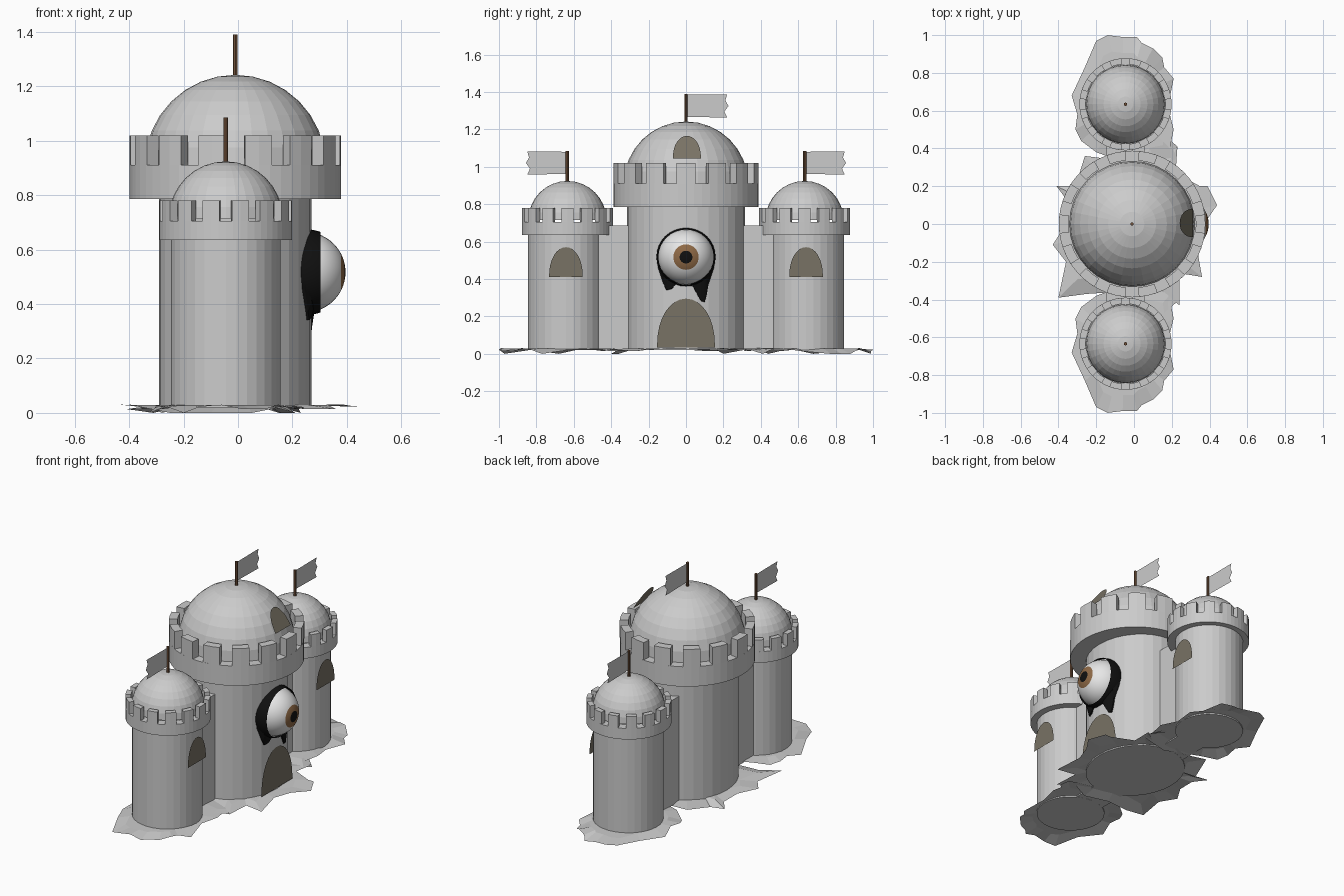
import bpy, bmesh, random
from math import sin, cos, pi, radians, sqrt
from mathutils import Vector

random.seed(4)
if "Cube" in bpy.data.objects:
    bpy.data.objects.remove(bpy.data.objects["Cube"])


def material(name, rgb):
    m = bpy.data.materials.new(name)
    m.use_nodes = True
    m.diffuse_color = (*rgb, 1)
    m.node_tree.nodes["Principled BSDF"].inputs["Base Color"].default_value = (*rgb, 1)
    return m


STONE = material("grey stone", (0.6, 0.6, 0.6))
OPENING = material("dark opening", (0.19, 0.17, 0.13))
WOOD = material("brown wood", (0.16, 0.08, 0.04))
IRIS = material("brown iris", (0.27, 0.14, 0.06))
WHITE = material("eye white", (0.85, 0.85, 0.85))
BLACK = material("black", (0.005, 0.005, 0.005))


def make(name, verts, faces, mats, smooth=False, fix=True):
    me = bpy.data.meshes.new(name)
    me.from_pydata(verts, [], faces)
    for m in mats:
        me.materials.append(m)
    bm = bmesh.new()
    bm.from_mesh(me)
    bmesh.ops.remove_doubles(bm, verts=bm.verts, dist=1e-5)
    if fix:
        bmesh.ops.recalc_face_normals(bm, faces=bm.faces)
    for f in bm.faces:
        f.smooth = smooth
    bm.to_mesh(me)
    bm.free()
    ob = bpy.data.objects.new(name, me)
    bpy.context.collection.objects.link(ob)
    return ob


def lathe(name, profile, centre, mat, n=32, sx=1.0):
    """Spin (radius, height) pairs around a vertical axis."""
    verts = [(centre[0] + sx * r * cos(2 * pi * i / n), centre[1] + r * sin(2 * pi * i / n), z)
             for r, z in profile for i in range(n)]
    faces = [(k * n + i, k * n + (i + 1) % n, (k + 1) * n + (i + 1) % n, (k + 1) * n + i)
             for k in range(len(profile) - 1) for i in range(n)]
    return make(name, verts, faces, [mat])


def battlement(name, centre, r_in, r_out, z_low, z_gap, z_top, count=14):
    """Stone collar with a circle of raised blocks."""
    lathe(name + "_collar", [(r_in * 0.8, z_low), (r_out, z_low), (r_out, z_gap), (r_in * 0.9, z_gap)],
          centre, STONE, 56)
    verts, faces = [], []
    steps = 3
    for k in range(count):
        base = len(verts)
        for s in range(steps):
            a = 2 * pi * k / count + radians(15) * (s / (steps - 1) - 0.5)
            for r, z in ((r_in, z_gap), (r_out, z_gap), (r_out, z_top), (r_in, z_top)):
                verts.append((centre[0] + r * cos(a), centre[1] + r * sin(a), z))
        for s in range(steps - 1):
            b = base + 4 * s
            faces += [(b + j, b + (j + 1) % 4, b + 4 + (j + 1) % 4, b + 4 + j) for j in range(4)]
        e = base + 4 * (steps - 1)
        faces += [(base, base + 1, base + 2, base + 3), (e + 3, e + 2, e + 1, e)]
    make(name + "_blocks", verts, faces, [STONE])


def dome(name, centre, r, z):
    lathe(name, [(r * cos(pi / 16 * i), z + r * sin(pi / 16 * i)) for i in range(9)], centre, STONE)


def arch(name, y, z, half, height, x_low, x_top):
    """Flat arched plate facing +x, able to lean back."""
    verts = []
    for i in range(17):
        t = pi * i / 16
        h = sin(t) ** 0.9 if 0 < i < 16 else 0
        verts.append((x_low + (x_top - x_low) * h, y + half * cos(t), z + height * h))
    make(name, verts, [tuple(range(17))], [OPENING], fix=False)


def flag(name, x, y, z, side):
    """Ragged banner in the y-z plane."""
    outline = [(0, 0), (0.215, 0.002), (0.205, -0.03), (0.222, -0.06), (0.2, -0.09), (0.215, -0.122), (0, -0.118)]
    make(name, [(x, y + side * a, z + b) for a, b in outline], [tuple(range(7))], [STONE])


def pole(name, x, y, z_low, z_top):
    lathe(name, [(0, z_low), (0.009, z_low), (0.009, z_top), (0, z_top)], (x, y), WOOD, 8)


def ground(name, outline, centre):
    """Crumpled patch of earth: fan with a slightly uneven rim."""
    n = len(outline)
    rim = [(x, y, random.choice((0.0, 0.014, 0.022, 0.03))) for x, y in outline]
    mid = [(centre[0] + 0.75 * (x - centre[0]), centre[1] + 0.75 * (y - centre[1]), 0.028) for x, y in outline]
    faces = [(i, (i + 1) % n, n + (i + 1) % n, n + i) for i in range(n)]
    faces += [(n + i, n + (i + 1) % n, 2 * n) for i in range(n)]
    make(name, rim + mid + [(*centre, 0.03)], faces, [STONE])


# Main tower
MX, SQ, RAD = -0.01, 0.885, 0.316
lathe("main_tower", [(0, 0.02), (RAD, 0.02), (RAD, 0.8)], (MX, 0), STONE, 32, SQ)
battlement("main_battlement", (MX, 0), 0.338, 0.388, 0.785, 0.91, 1.02)
dome("main_dome", (MX, 0), 0.332, 0.91)
pole("main_pole", MX, 0, 1.22, 1.39)
flag("main_flag", MX, 0.005, 1.385, 1)
arch("main_door", 0, 0.035, 0.155, 0.26, 0.272, 0.272)
arch("dome_window", 0.005, 1.045, 0.075, 0.12, 0.312, 0.242)

# Side towers, linking walls and earth patches
PATCH = [(0.02, 0.3), (0.22, 0.34), (0.23, 0.41), (0.19, 0.4), (0.21, 0.5), (0.18, 0.62), (0.21, 0.77),
         (0.16, 0.83), (0.15, 0.88), (0.1, 0.93), (0.04, 0.96), (0.015, 0.99), (-0.06, 0.99), (-0.14, 1.0),
         (-0.2, 0.97), (-0.26, 0.83), (-0.33, 0.68), (-0.3, 0.58), (-0.31, 0.5), (-0.28, 0.44), (-0.2, 0.38)]
SX = -0.045
for label, s in (("left", 1), ("right", -1)):
    c = (SX, s * 0.634)
    lathe(label + "_tower", [(0, 0.02), (0.202, 0.02), (0.202, 0.65)], (SX, s * 0.642), STONE)
    battlement(label + "_battlement", c, 0.212, 0.244, 0.635, 0.705, 0.78)
    dome(label + "_dome", c, 0.209, 0.715)
    pole(label + "_pole", *c, 0.9, 1.085)
    flag(label + "_flag", SX, c[1], 1.08, s)
    arch(label + "_window", s * 0.642, 0.41, 0.09, 0.16, 0.162, 0.162)
    ground(label + "_earth", [(x, s * y) for x, y in PATCH], (-0.05, s * 0.65))
    bpy.ops.mesh.primitive_cube_add(size=1, location=(-0.045, s * 0.38, 0.353))
    wall = bpy.context.object
    wall.name = label + "_wall"
    wall.scale = (0.2, 0.24, 0.665)
    wall.data.materials.append(STONE)

SPIKES = [(0.39, 0.2), (0.44, 0.1), (0.37, 0.0), (0.33, -0.11), (0.36, -0.28), (0.24, -0.26), (0.24, -0.43),
          (0.16, -0.36), (0.05, -0.4), (-0.1, -0.36), (-0.25, -0.37), (-0.4, -0.39), (-0.36, -0.2),
          (-0.43, -0.11), (-0.36, 0.0), (-0.35, 0.12), (-0.41, 0.2), (-0.31, 0.2), (-0.26, 0.36),
          (-0.1, 0.34), (0.08, 0.4), (0.13, 0.33), (0.23, 0.41), (0.22, 0.27), (0.35, 0.2)]
ground("main_earth", SPIKES, (0, 0))

# Eyeball, lathed about x, with iris and pupil chosen by angle from its pole
EX, EZ, ER, N = 0.247, 0.517, 0.148, 32


def eye_shell(name, radius, angles, mats, rule):
    verts = [(EX + radius * cos(radians(a)), radius * sin(radians(a)) * cos(2 * pi * i / N),
              EZ + radius * sin(radians(a)) * sin(2 * pi * i / N)) for a in angles for i in range(N)]
    faces = [(k * N + i, k * N + (i + 1) % N, (k + 1) * N + (i + 1) % N, (k + 1) * N + i)
             for k in range(len(angles) - 1) for i in range(N)]
    ob = make(name, verts, faces, mats, True)
    for f in ob.data.polygons:
        f.material_index = rule((f.center - Vector((EX, 0, EZ))).angle(Vector((1, 0, 0))))


eye_shell("eyeball", ER, [0, 7, 13.3, 20, 27.3] + list(range(35, 130, 8)), [BLACK, IRIS, WHITE],
          lambda a: 0 if a < radians(13.3) else 1 if a < radians(27.3) else 2)
eye_shell("eye_socket", 0.158, [69, 72, 80, 90, 100, 110, 120, 130], [BLACK], lambda a: 0)

# Dripping paint under the eye, hugging the curved wall
DRIP = [(-0.15, 0.46), (-0.12, 0.37), (-0.105, 0.338), (-0.075, 0.345), (-0.05, 0.375), (0, 0.385), (0.03, 0.37),
        (0.06, 0.315), (0.08, 0.28), (0.1, 0.275), (0.11, 0.31), (0.12, 0.37), (0.15, 0.46)]
verts = []
for y, z in DRIP:
    x = MX + SQ * sqrt(RAD ** 2 - y * y)
    verts += [(x - 0.01, y, z), (x + 0.008, y, z + 0.004), (x + 0.022, y, max(z + 0.03, 0.41)), (x, y, 0.5)]
make("eye_drips", verts, [(4 * i + j, 4 * i + 4 + j, 4 * i + 5 + j, 4 * i + 1 + j)
                          for i in range(len(DRIP) - 1) for j in range(3)], [BLACK])
